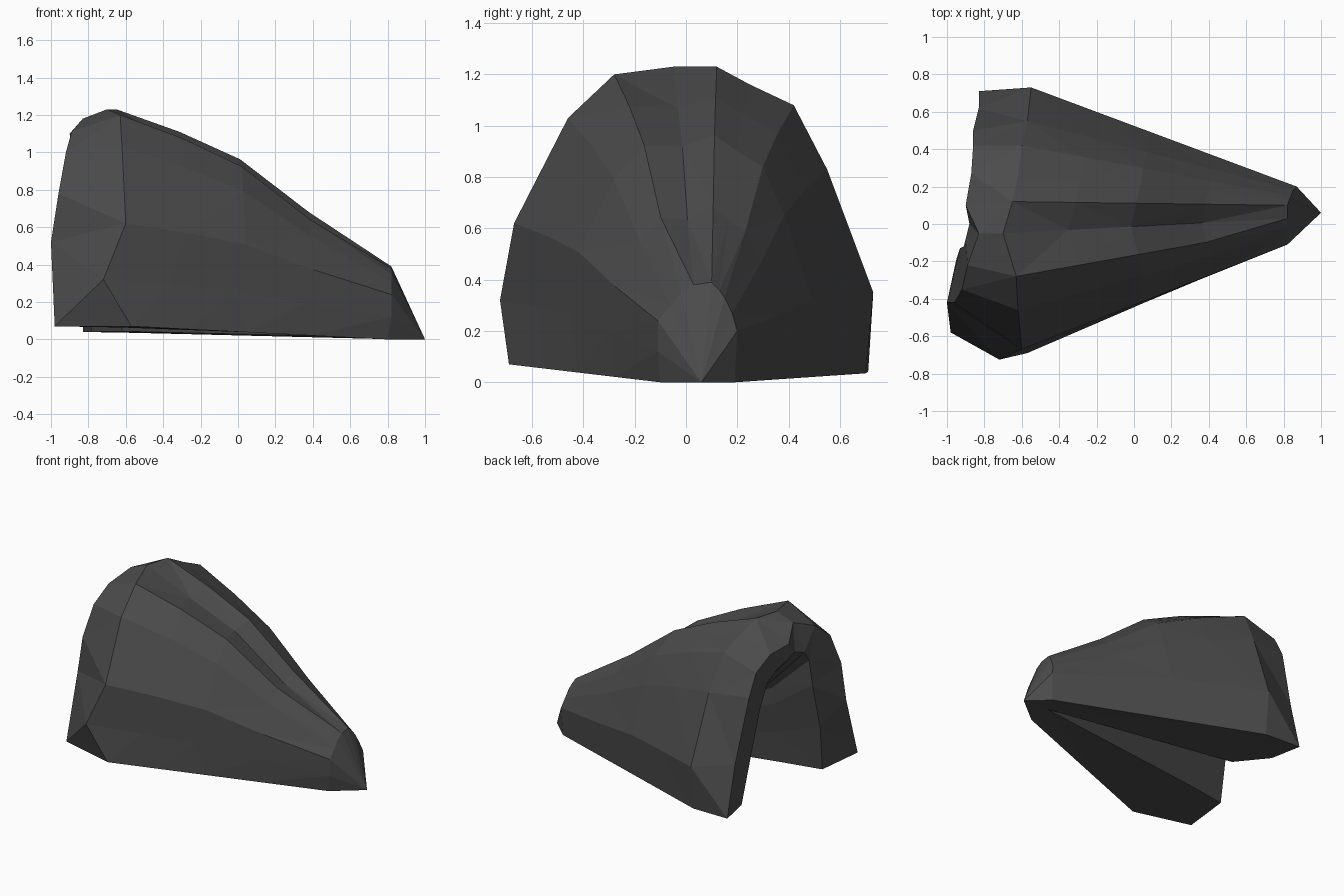
import bpy, bmesh
from mathutils import Vector

if "Cube" in bpy.data.objects:
    bpy.data.objects.remove(bpy.data.objects["Cube"])

# Arch profiles, each running from the front foot over the top to the back foot
rim = [(-.98, -.58, .07), (-1, -.42, .52), (-.96, -.42, .78), (-.92, -.35, 1.0),
       (-.89, -.22, 1.11), (-.83, -.05, 1.18), (-.9, .1, 1.1), (-.87, .27, 1.08),
       (-.86, .42, 1.0), (-.86, .5, .85), (-.83, .62, .4), (-.83, .71, .04)]
back = [(-.57, -.69, .07), (-.72, -.725, .32), (-.6, -.67, .62), (-.62, -.46, 1.03),
        (-.63, -.28, 1.2), (-.7, -.05, 1.23), (-.65, .12, 1.23), (-.62, .25, 1.16),
        (-.6, .42, 1.08), (-.57, .55, .83), (-.55, .73, .35), (-.55, .7, .035)]
nose = [(.8, -.1, 0), (.82, -.11, .12), (.82, -.11, .24), (.82, -.06, .3),
        (.82, -.02, .35), (.82, .03, .38), (.82, .1, .39), (.83, .13, .36),
        (.84, .15, .33), (.85, .18, .27), (.87, .2, .2), (.86, .19, 0)]
mouth = [(-.94, -.23, .07), (-.95, -.19, .4), (-.93, -.13, .72), (-.91, -.12, .9),
         (-.9, -.08, .97), (-.88, 0, 1.0), (-.89, .1, .98), (-.86, .18, .93),
         (-.83, .25, .85), (-.82, .32, .68), (-.8, .4, .35), (-.785, .48, .04)]


def blend(a, b, t, lift):
    out = [Vector(p).lerp(Vector(q), t) for p, q in zip(a, b)]
    for p in out[1:-1]:
        p.z *= lift
    out[5].z -= .04  # shallow groove along the roof
    return out


bm = bmesh.new()


def ring(points):
    return [bm.verts.new(p) for p in points]


def bridge(r1, r2):
    for i in range(len(r1) - 1):
        bm.faces.new((r1[i], r1[i + 1], r2[i + 1], r2[i]))


def fan(r, apex):
    for i in range(len(r) - 1):
        bm.faces.new((r[i], r[i + 1], apex))


# Throat of the hollow: the mouth pulled inward and lowered
throat = [(-.62, y * .62 - .03, .05 + (z - .05) * .68) for x, y, z in mouth]

inner, mouth_ring = ring(throat), ring(mouth)
outer = [ring(rim), ring(back)]
for t, lift in ((.23, 1.07), (.45, 1.13), (.7, 1.06)):
    outer.append(ring(blend(back, nose, t, lift)))
outer.append(ring(nose))
tip = bm.verts.new((1, .06, 0))
hollow_end = bm.verts.new((.8, .06, .01))

# Skin from the throat, out over the lip, along the roof to the tip
skin = [inner, mouth_ring] + outer
for a, b in zip(skin, skin[1:]):
    bridge(a, b)
fan(outer[-1], tip)
fan(inner, hollow_end)

# Undersides of the two legs, with the hollow left open between them
for side in (0, -1):
    feet = [r[side] for r in outer]
    bm.faces.new((mouth_ring[side], feet[0], feet[1], inner[side]))
    bm.faces.new((inner[side], feet[1], feet[2]))
    fan([inner[side]] + feet[2:] + [tip], hollow_end)

bmesh.ops.triangulate(bm, faces=bm.faces[:])
bmesh.ops.recalc_face_normals(bm, faces=bm.faces[:])
mesh = bpy.data.meshes.new("rock_shelter")
bm.to_mesh(mesh)
bm.free()

stone = bpy.data.materials.new("dark_stone")
stone.diffuse_color = (.07, .07, .07, 1)
stone.use_nodes = True
stone.node_tree.nodes["Principled BSDF"].inputs["Base Color"].default_value = stone.diffuse_color
mesh.materials.append(stone)
shelter = bpy.data.objects.new("rock_shelter", mesh)
bpy.context.collection.objects.link(shelter)
